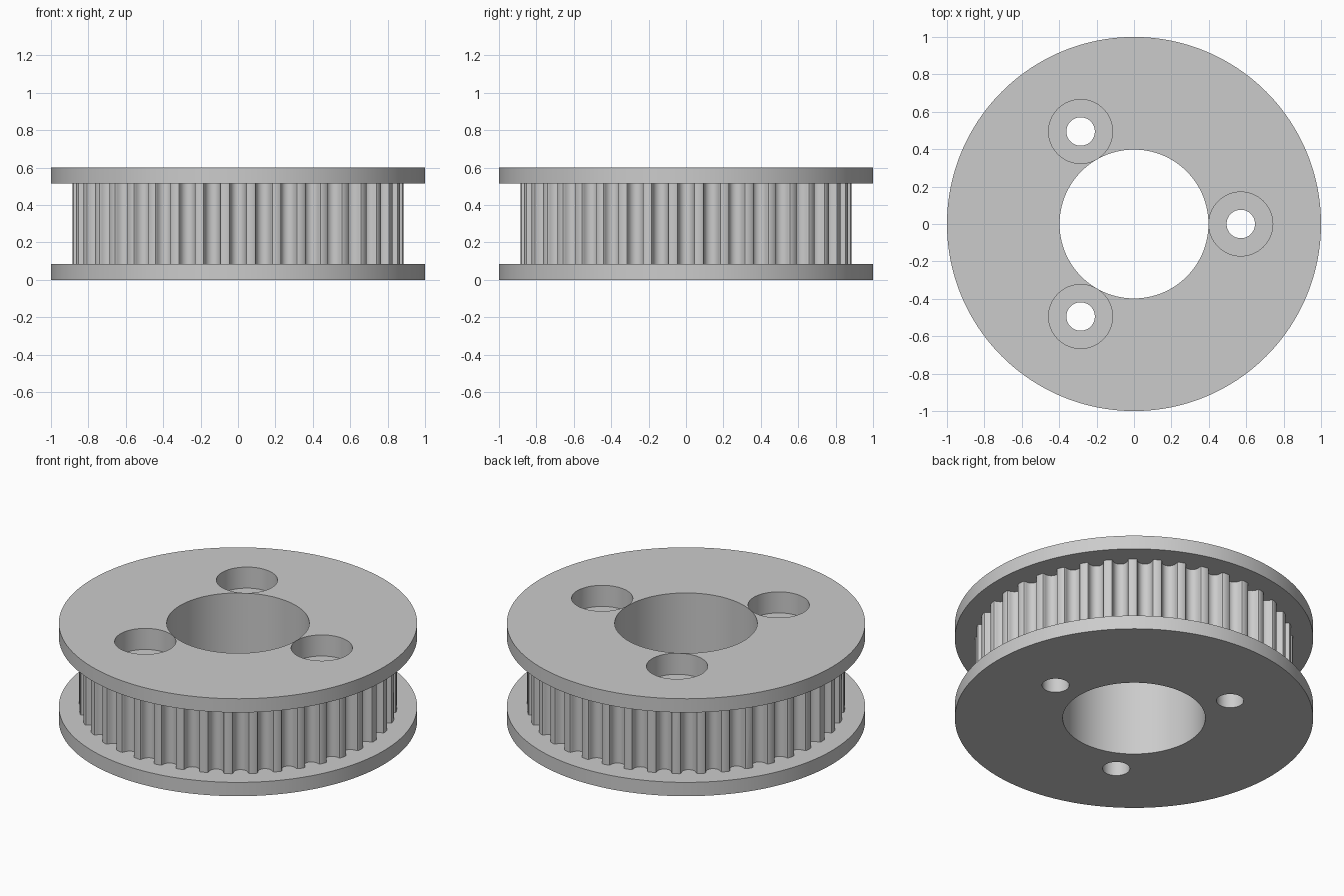
import bpy
import bmesh
from math import cos, sin, pi, radians

cube = bpy.data.objects.get("Cube")
if cube:
    bpy.data.objects.remove(cube, do_unlink=True)

HEIGHT, FLANGE = 0.6, 0.085
TEETH, TOOTH_RADIUS = 40, 0.8855
BORE_RADIUS, BOLT_CIRCLE = 0.398, 0.571

metal = bpy.data.materials.new("plain_grey")
grey = (0.6, 0.6, 0.6, 1)
metal.use_nodes = True
metal.diffuse_color = grey
metal.node_tree.nodes["Principled BSDF"].inputs["Base Color"].default_value = grey


def prism(name, outline, z0, z1):
    """Extrude a closed outline between two heights."""
    bm = bmesh.new()
    base = bm.faces.new([bm.verts.new((x, y, z0)) for x, y in outline])
    ext = bmesh.ops.extrude_face_region(bm, geom=[base], use_keep_orig=True)
    top = [v for v in ext["geom"] if isinstance(v, bmesh.types.BMVert)]
    bmesh.ops.translate(bm, verts=top, vec=(0, 0, z1 - z0))
    bmesh.ops.recalc_face_normals(bm, faces=bm.faces)
    mesh = bpy.data.meshes.new(name)
    bm.to_mesh(mesh)
    bm.free()
    mesh.materials.append(metal)
    obj = bpy.data.objects.new(name, mesh)
    bpy.context.collection.objects.link(obj)
    return obj


def circle(radius, n, cx=0, cy=0):
    return [(cx + radius * cos(2 * pi * i / n), cy + radius * sin(2 * pi * i / n))
            for i in range(n)]


def combine(target, tool, operation):
    """Apply a boolean and discard the tool object."""
    mod = target.modifiers.new(operation.lower(), 'BOOLEAN')
    mod.operation, mod.solver, mod.object = operation, 'EXACT', tool
    bpy.ops.object.select_all(action='DESELECT')
    bpy.context.view_layer.objects.active = target
    target.select_set(True)
    bpy.ops.object.modifier_apply(modifier=mod.name)
    bpy.data.objects.remove(tool, do_unlink=True)


# Toothed rim: half a rounded belt groove (offset, depth), mirrored and repeated
half = [(0.053, 0), (0.046, 0.003), (0.0425, 0.009), (0.041, 0.017),
        (0.039, 0.024), (0.036, 0.031), (0.032, 0.038), (0.025, 0.045),
        (0.0176, 0.05), (0.009, 0.053)]
groove = [(-x, d) for x, d in half] + [(0, 0.054)] + [(x, d) for x, d in reversed(half)]
rim = []
for i in range(TEETH):
    a = 2 * pi * i / TEETH
    for t, depth in groove:
        r = TOOTH_RADIUS - depth
        rim.append((r * cos(a) - t * sin(a), r * sin(a) + t * cos(a)))
pulley = prism("toothed_pulley", rim, FLANGE / 2, HEIGHT - FLANGE / 2)

# Flanges
for name, z0 in (("lower_flange", 0), ("upper_flange", HEIGHT - FLANGE)):
    combine(pulley, prism(name, circle(1, 192), z0, z0 + FLANGE), 'UNION')

# Central bore
combine(pulley, prism("bore_cutter", circle(BORE_RADIUS, 128), -0.1, HEIGHT + 0.1), 'DIFFERENCE')

# Three counterbored bolt holes
for k in range(3):
    a = radians(120 * k)
    cx, cy = BOLT_CIRCLE * cos(a), BOLT_CIRCLE * sin(a)
    for name, radius, z0 in (("bolt_cutter", 0.076, -0.1), ("head_cutter", 0.171, HEIGHT - 0.13)):
        combine(pulley, prism(name, circle(radius, 64, cx, cy), z0, HEIGHT + 0.1), 'DIFFERENCE')

# Smooth curved walls, crisp rims
bpy.ops.object.select_all(action='DESELECT')
pulley.select_set(True)
bpy.context.view_layer.objects.active = pulley
bpy.ops.object.shade_smooth_by_angle(angle=radians(30))
